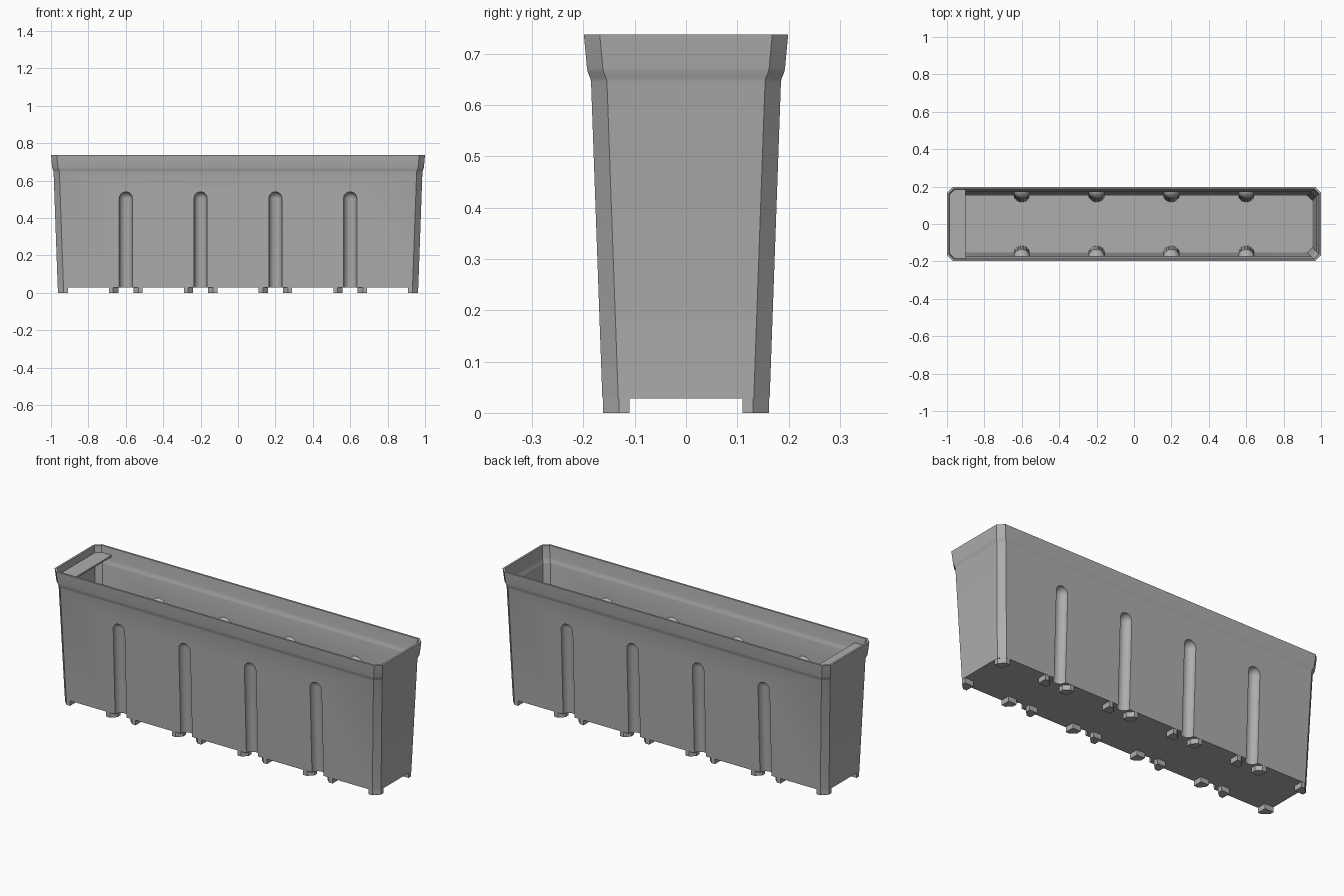
import bpy, bmesh, math

if "Cube" in bpy.data.objects:
    bpy.data.objects.remove(bpy.data.objects["Cube"])

grey = bpy.data.materials.new("light grey plastic")
grey.use_nodes = True
COLOUR = (0.42, 0.42, 0.42, 1)
grey.diffuse_color = COLOUR
grey.node_tree.nodes["Principled BSDF"].inputs["Base Color"].default_value = COLOUR

HALF_X, HALF_Y, CHAMFER = 0.963, 0.162, 0.031
WALL, BASE, SLOPE = 0.011, 0.028, 0.0357
GROOVES = (-0.6, -0.2, 0.2, 0.6)
# Outward flare of the wall at each height
FLARE = [(0.645, 0.023), (0.652, 0.0245), (0.664, 0.0295), (0.672, 0.031), (0.737, 0.037)]


def loft(name, rings):
    """Closed solid through rings of equal point count."""
    bm = bmesh.new()
    loops = [[bm.verts.new(p) for p in ring] for ring in rings]
    n = len(loops[0])
    for a, b in zip(loops, loops[1:]):
        for i in range(n):
            j = (i + 1) % n
            bm.faces.new((a[i], a[j], b[j], b[i]))
    bm.faces.new(loops[0][::-1])
    bm.faces.new(loops[-1])
    bmesh.ops.recalc_face_normals(bm, faces=bm.faces)
    mesh = bpy.data.meshes.new(name)
    bm.to_mesh(mesh)
    bm.free()
    mesh.materials.append(grey)
    obj = bpy.data.objects.new(name, mesh)
    bpy.context.collection.objects.link(obj)
    return obj


def octagon(out, z, chamfer=CHAMFER):
    """Rectangle with chamfered corners, grown by out."""
    x, y = HALF_X + out, HALF_Y + out
    a, b = x - chamfer, y - chamfer
    return [(x, -b, z), (x, b, z), (a, y, z), (-a, y, z),
            (-x, b, z), (-x, -b, z), (-a, -y, z), (a, -y, z)]


def groove(x, side, radius):
    """Round-topped rod leaning along the long wall."""
    centre, steps = 0.505, 10
    profile = [(radius, -0.05)]
    for k in range(steps):
        t = k / steps * math.pi / 2
        profile.append((radius * math.cos(t), centre + radius * math.sin(t)))
    rings = []
    for r, z in profile:
        y = side * (HALF_Y + SLOPE * z)
        rings.append([(x + r * math.cos(a), y + r * math.sin(a), z)
                      for a in (math.tau * i / 32 for i in range(32))])
    return loft("groove_cutter", rings)


def subtract(obj, cutters):
    """Cut the solids away and discard them."""
    for cutter in cutters:
        mod = obj.modifiers.new("cut", "BOOLEAN")
        mod.operation, mod.solver, mod.object = "DIFFERENCE", "EXACT", cutter
    deps = bpy.context.evaluated_depsgraph_get()
    deps.update()
    mesh = bpy.data.meshes.new_from_object(obj.evaluated_get(deps))
    obj.modifiers.clear()
    obj.data = mesh
    for cutter in cutters:
        bpy.data.objects.remove(cutter)


def rods(radius):
    return [groove(x, s, radius) for x in GROOVES for s in (-1, 1)]


# Box: outer solid with grooves, hollowed by a cavity that leaves the groove walls
box = loft("planter_box", [octagon(BASE * SLOPE, BASE)] + [octagon(d, z) for z, d in FLARE])
subtract(box, rods(0.035))
floor = BASE + WALL
inner = 0.026
cavity = loft("cavity_cutter",
              [octagon(floor * SLOPE - WALL, floor, inner)]
              + [octagon(d - WALL, z, inner) for z, d in FLARE]
              + [octagon(FLARE[-1][1] - WALL, 0.8, inner)])
subtract(cavity, rods(0.035 + WALL))
subtract(box, [cavity])

# Shelf across the right end, just under the rim
lip = HALF_X + 0.025
width = HALF_Y + 0.025
shelf_outline = [(-0.9, -width), (-0.9, width), (CHAMFER - lip, width), (-lip, width - CHAMFER),
                 (-lip, CHAMFER - width), (CHAMFER - lip, -width)]
loft("end_shelf", [[(x, y, z) for x, y in shelf_outline] for z in (0.69, 0.70)])


def foot(name, outline, sx, sy, x0=0):
    loft(name, [[(x0 + sx * x, sy * y, z) for x, y in outline] for z in (0, BASE + 0.004)])


# Feet: chamfered blocks at the corners and on both sides of each groove
corner = [(0.91, 0.11), (HALF_X, 0.11), (HALF_X, HALF_Y - CHAMFER),
          (HALF_X - CHAMFER, HALF_Y), (0.91, HALF_Y)]
flank = [(0.04, 0.11), (0.09, 0.11), (0.09, HALF_Y), (0.067, HALF_Y), (0.04, 0.136)]
for sx in (-1, 1):
    for sy in (-1, 1):
        foot("corner_foot", corner, sx, sy)
        for x in GROOVES:
            foot("groove_foot", flank, sx, sy, x)

# Smooth the grooves and flare, keep the chamfers sharp
bpy.ops.object.select_all(action="DESELECT")
box.select_set(True)
bpy.context.view_layer.objects.active = box
bpy.ops.object.shade_smooth_by_angle(angle=math.radians(30))
